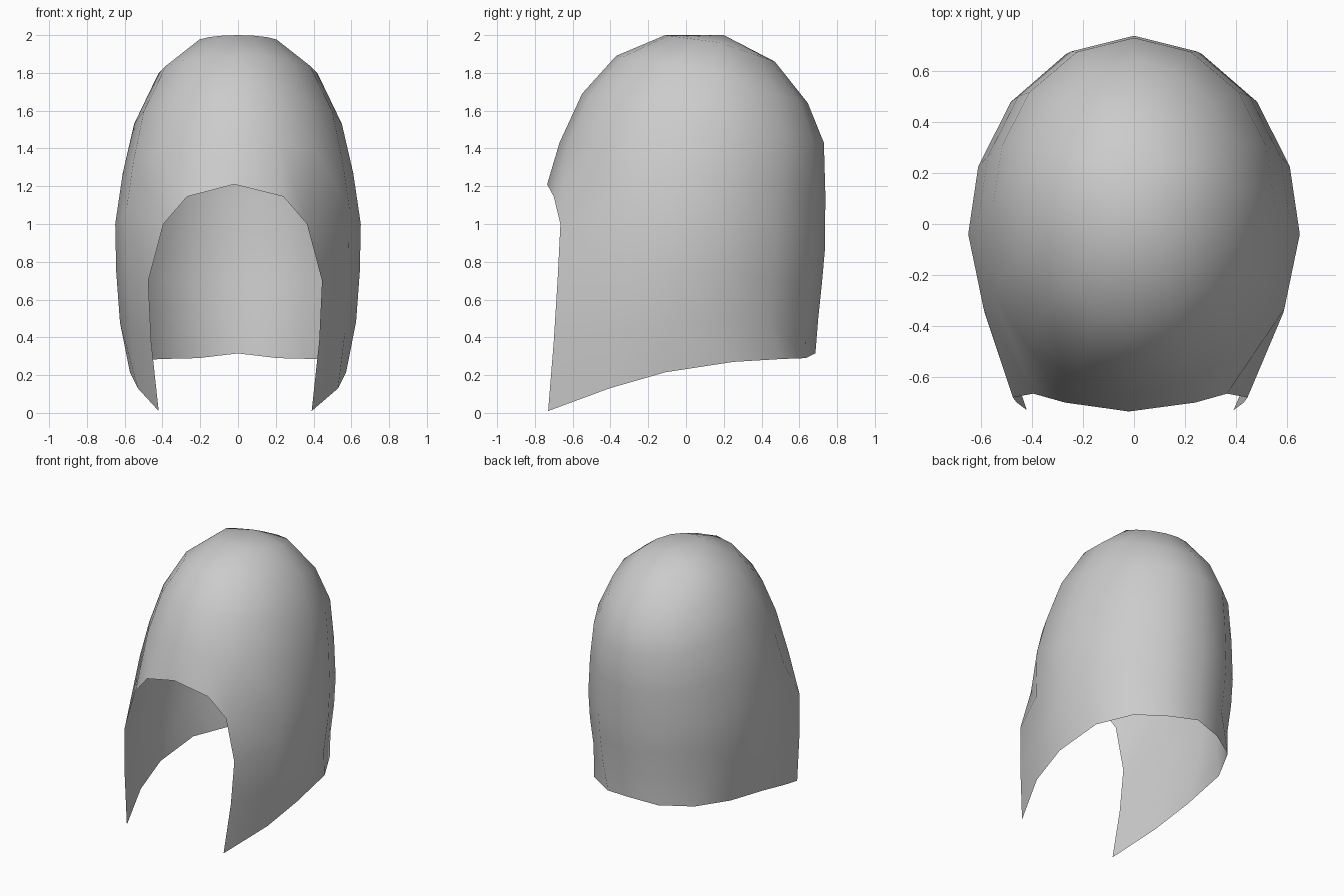
import bpy, bmesh
from math import sin, cos, radians

if "Cube" in bpy.data.objects:
    bpy.data.objects.remove(bpy.data.objects["Cube"])

# Half-turn of column angles, front (0) to back (180)
ANGLES = [0, 21, 42, 65, 90, 110, 132, 156, 180]
# Tilted rings: front y, front z, side half-width, side y, side z, back y, back z
RINGS = [
    (-0.11, 2.00, 0.225, 0.18, 1.96, 0.47, 1.86),
    (-0.37, 1.89, 0.42, 0.14, 1.80, 0.645, 1.64),
    (-0.55, 1.69, 0.55, 0.09, 1.53, 0.73, 1.43),
    (-0.67, 1.43, 0.61, 0.02, 1.27, 0.738, 1.15),
    (-0.735, 1.21, 0.65, -0.04, 1.00, 0.735, 0.86),
    (-0.76, 0.72, 0.645, -0.05, 0.75, 0.72, 0.69),
    (-0.76, 0.35, 0.625, -0.08, 0.48, 0.70, 0.50),
    (-0.76, -0.01, 0.572, -0.11, 0.215, 0.685, 0.315),
]
# Points on the border of the face opening and hem: (ring, column) -> x, y, z
EDGE = {
    (4, 1): (0.255, -0.70, 1.145), (4, 2): (0.38, -0.665, 1.00),
    (5, 2): (0.46, -0.68, 0.70), (6, 2): (0.445, -0.70, 0.38),
    (7, 2): (0.405, -0.73, 0.01), (7, 3): (0.53, -0.405, 0.13),
    (7, 5): (0.55, 0.25, 0.27), (7, 6): (0.42, 0.50, 0.285),
    (7, 7): (0.21, 0.635, 0.29),
}
FIRST_OPEN = 5   # rings from here down leave the front open


def point(r, c, side):
    if (r, c) in EDGE:
        x, y, z = EDGE[r, c]
        shift = -0.015 if c < 3 else 0
        return (side * x + shift, y, z)
    fy, fz, w, sy, sz, by, bz = RINGS[r]
    a = radians(ANGLES[c])
    t = abs(cos(a))
    ey, ez = (fy, fz) if c < 4 else (by, bz)
    x = side * w * sin(a)
    if (r, c) == (4, 0):
        x = -0.02
    return (x, sy + (ey - sy) * t, sz + (ez - sz) * t)


# Hood shell: one open sheet, columns running once around
bm = bmesh.new()
last = len(ANGLES) - 1
columns = [(c, 1) for c in range(last + 1)] + [(c, -1) for c in range(last - 1, 0, -1)]
n = len(columns)
grid = []
for r in range(len(RINGS)):
    grid.append([bm.verts.new(point(r, c, s)) if r < FIRST_OPEN or c >= 2 else None
                 for c, s in columns])

# Crown fan
pole = bm.verts.new((0, 0.2, 2.0))
for i in range(n):
    bm.faces.new((pole, grid[0][i], grid[0][(i + 1) % n]))

# Walls, skipping the face opening
for upper, lower in zip(grid, grid[1:]):
    for i in range(n):
        j = (i + 1) % n
        quad = (upper[i], lower[i], lower[j], upper[j])
        if all(quad):
            bm.faces.new(quad)

for f in bm.faces:
    f.smooth = True
mesh = bpy.data.meshes.new("hood")
bm.to_mesh(mesh)
bm.free()
hood = bpy.data.objects.new("hood", mesh)
bpy.context.collection.objects.link(hood)
